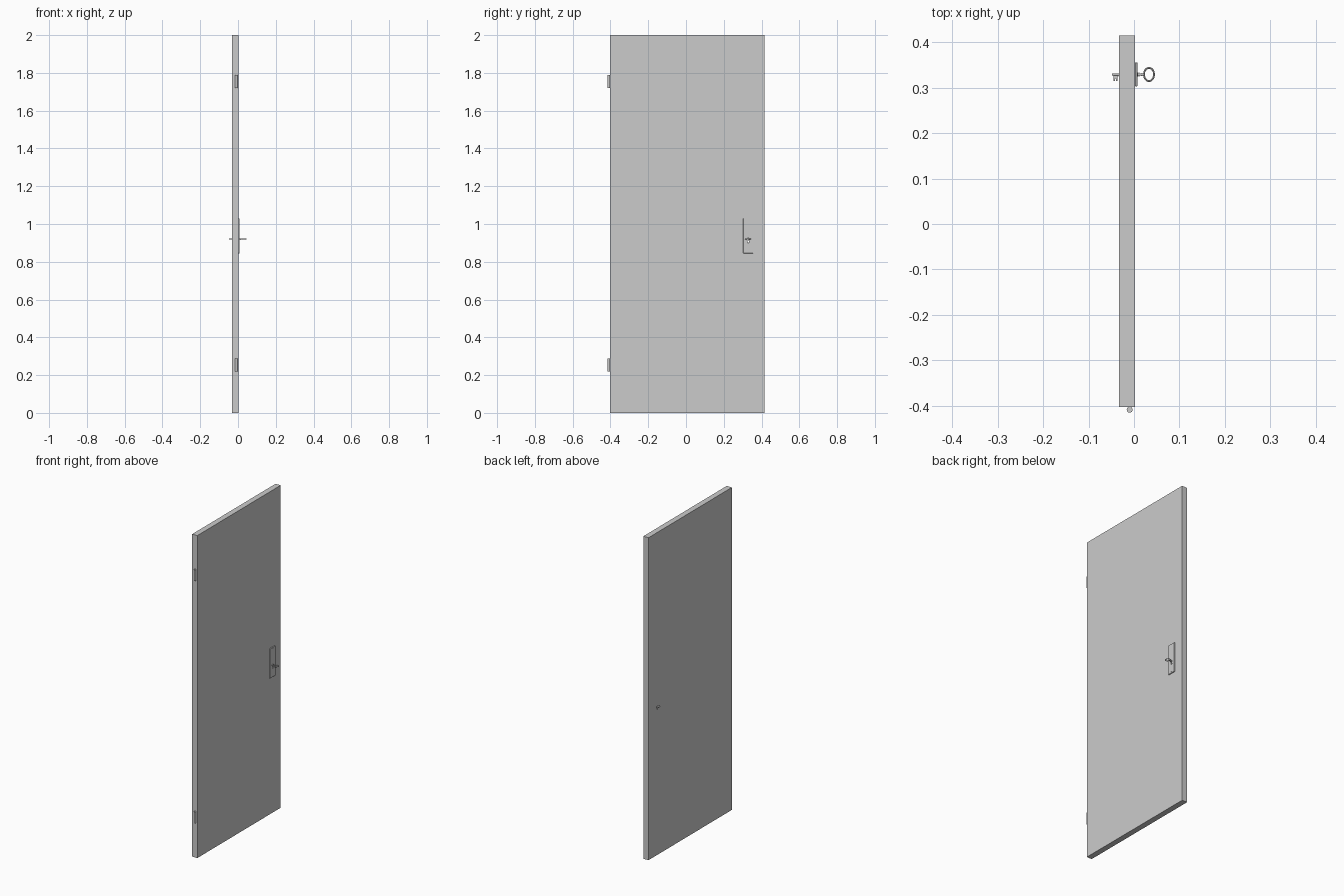
import bpy, bmesh, math
from mathutils import Matrix, Vector

if "Cube" in bpy.data.objects:
    bpy.data.objects.remove(bpy.data.objects["Cube"])

KY, KZ = 0.329, 0.92          # lock axis


def make(name, bm, smooth=False):
    bmesh.ops.recalc_face_normals(bm, faces=bm.faces)
    me = bpy.data.meshes.new(name)
    bm.to_mesh(me)
    bm.free()
    ob = bpy.data.objects.new(name, me)
    bpy.context.scene.collection.objects.link(ob)
    if smooth:
        bpy.ops.object.select_all(action='DESELECT')
        bpy.context.view_layer.objects.active = ob
        ob.select_set(True)
        bpy.ops.object.shade_smooth_by_angle(angle=math.radians(35))
    return ob


def box(name, lo, hi):
    lo, hi = Vector(lo), Vector(hi)
    bm = bmesh.new()
    bmesh.ops.create_cube(bm, size=1, matrix=Matrix.Translation((lo + hi) / 2)
                          @ Matrix.Diagonal((*(hi - lo), 1)))
    return make(name, bm)


def cylinder(name, center, r, length, axis='Z', segments=20):
    rot = Matrix.Rotation(math.pi / 2, 4, 'Y') if axis == 'X' else Matrix()
    bm = bmesh.new()
    bmesh.ops.create_cone(bm, cap_ends=True, segments=segments, radius1=r, radius2=r,
                          depth=length, matrix=Matrix.Translation(center) @ rot)
    return make(name, bm, True)


def prism(name, pts, offset):
    bm = bmesh.new()
    face = bm.faces.new([bm.verts.new(p) for p in pts])
    ext = bmesh.ops.extrude_face_region(bm, geom=[face])
    bmesh.ops.translate(bm, vec=offset,
                        verts=[v for v in ext['geom'] if isinstance(v, bmesh.types.BMVert)])
    return make(name, bm)


# Door slab and lock plate
door = box("door_panel", (-0.033, -0.402, 0), (0.002, 0.415, 2))
plate = box("lock_plate", (0.002, 0.303, 0.845), (0.008, 0.355, 1.03))

# Keyhole through both: round head with a flared slot below
hole = []
for i in range(17):
    a = math.radians(-60 + 300 * i / 16)
    hole.append((-0.06, KY + 0.006 * math.cos(a), KZ - 0.001 + 0.006 * math.sin(a)))
hole += [(-0.06, KY - 0.004, KZ - 0.019), (-0.06, KY + 0.004, KZ - 0.019)]
cutter = prism("keyhole_cutter", hole, (0.12, 0, 0))
cutter.hide_render = True
cutter.hide_viewport = True
cutter.display_type = 'WIRE'
for ob in (door, plate):
    mod = ob.modifiers.new("keyhole", 'BOOLEAN')
    mod.object = cutter
    mod.operation = 'DIFFERENCE'
    mod.solver = 'EXACT'
bev = plate.modifiers.new("soft_edge", 'BEVEL')
bev.width = 0.001
bev.segments = 1

# Plate screws
for i, z in enumerate((0.857, 1.02)):
    cylinder(f"plate_screw_{i + 1}", (0.0082, KY, z), 0.004, 0.001, 'X', 16)

# Hinge pins on the hanging edge
for name, z in (("lower_hinge", 0.253), ("upper_hinge", 1.755)):
    cylinder(name, (-0.0095, -0.4085, z), 0.0065, 0.07)

# Key shaft and collars
cylinder("key_shaft", (-0.0135, KY, KZ), 0.0024, 0.069, 'X', 16)
cylinder("key_collar", (0.011, KY, KZ), 0.004, 0.003, 'X', 16)
cylinder("key_neck_ring", (0.017, KY, KZ), 0.0032, 0.003, 'X', 16)

# Key bow: an oval ring lying flat
bm = bmesh.new()
N, M, R = 32, 8, 0.002
rings = []
for i in range(N):
    a = 2 * math.pi * i / N
    ring = []
    for j in range(M):
        b = 2 * math.pi * j / M
        d = R * math.cos(b)
        ring.append(bm.verts.new((0.033 + (0.011 + d) * math.cos(a),
                                  KY + (0.0145 + d) * math.sin(a),
                                  KZ + R * math.sin(b))))
    rings.append(ring)
for i in range(N):
    p, q = rings[i], rings[(i + 1) % N]
    for j in range(M):
        k = (j + 1) % M
        bm.faces.new((p[j], q[j], q[k], p[k]))
make("key_bow", bm, True)

# Key bit: notched blade behind the door
bit = [(-0.045, 0), (-0.045, -0.014), (-0.0415, -0.014), (-0.0415, -0.009),
       (-0.0395, -0.009), (-0.0395, -0.014), (-0.036, -0.014), (-0.036, -0.005),
       (-0.034, -0.005), (-0.034, 0)]
prism("key_bit", [(x, KY + y, KZ - 0.001) for x, y in bit], (0, 0, 0.002))
